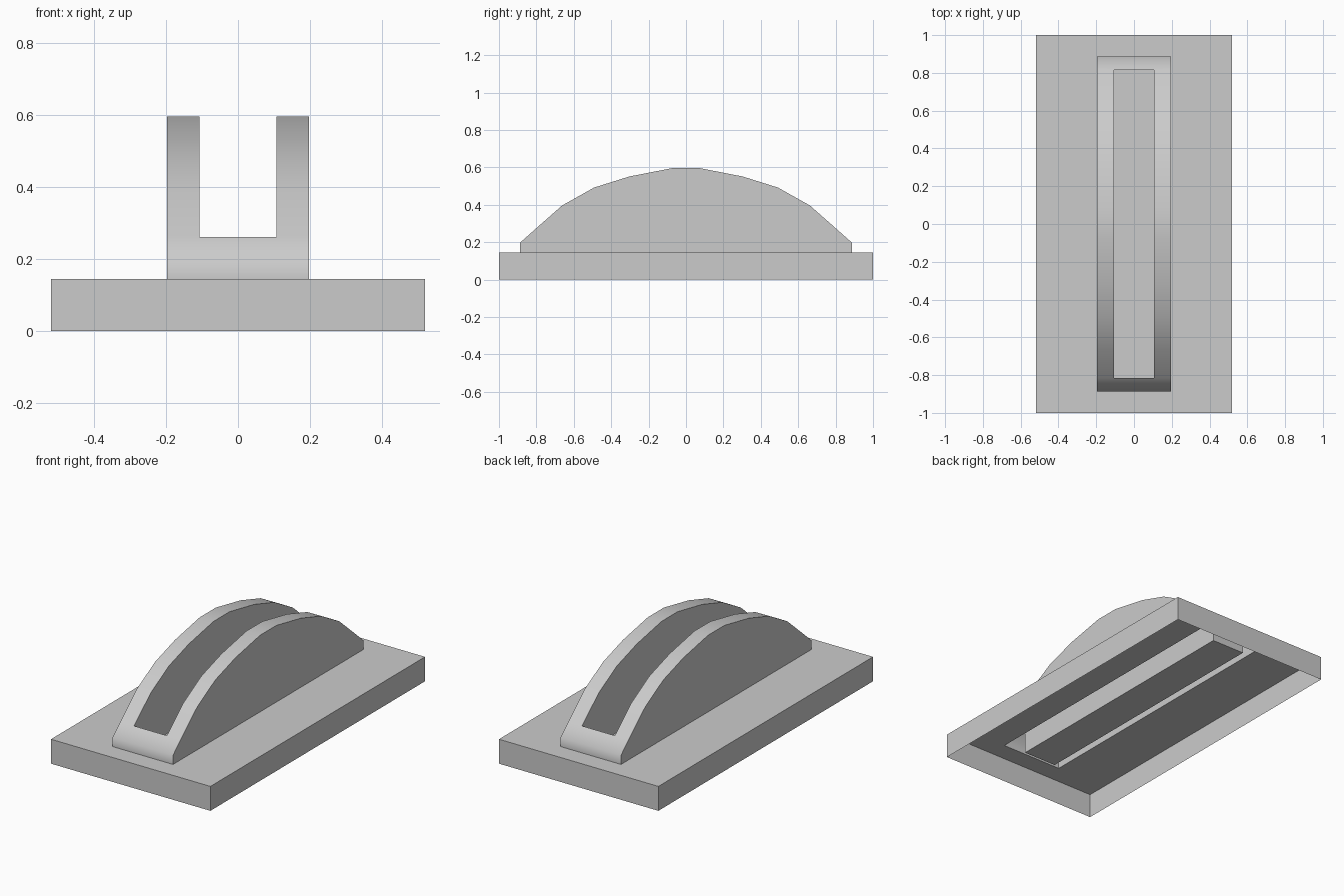
import bpy, bmesh

cube = bpy.data.objects.get("Cube")
if cube:
    bpy.data.objects.remove(cube, do_unlink=True)

BASE_X, BASE_Y, BASE_Z = 0.52, 1.0, 0.144   # half width, half length, height
ARCH_X, ARCH_Y = 0.197, 0.887               # half footprint of the arch
SLOT_X, SLOT_Y, SLOT_Z = 0.107, 0.815, 0.1  # half slot and its floor level

grey = bpy.data.materials.new("plain grey")
grey.use_nodes = True
grey.diffuse_color = (0.6, 0.6, 0.6, 1)
grey.node_tree.nodes["Principled BSDF"].inputs["Base Color"].default_value = (0.6, 0.6, 0.6, 1)


def finish(bm, name):
    bmesh.ops.remove_doubles(bm, verts=bm.verts, dist=1e-4)
    bmesh.ops.recalc_face_normals(bm, faces=bm.faces)
    mesh = bpy.data.meshes.new(name)
    bm.to_mesh(mesh)
    bm.free()
    mesh.materials.append(grey)
    obj = bpy.data.objects.new(name, mesh)
    bpy.context.collection.objects.link(obj)
    return obj


def face(bm, points):
    return bm.faces.new([bm.verts.new(p) for p in points])


def rectangle(x, y, z):
    return [(-x, -y, z), (x, -y, z), (x, y, z), (-x, y, z)]


def bridge(bm, a, b):
    for i in range(len(a)):
        j = (i + 1) % len(a)
        face(bm, [a[i], a[j], b[j], b[i]])


# Base: hollow tray, open underneath and under the arch
bm = bmesh.new()
rim = rectangle(BASE_X, BASE_Y, BASE_Z)
bridge(bm, rectangle(BASE_X, BASE_Y, 0), rim)
bridge(bm, rim, rectangle(ARCH_X, ARCH_Y, BASE_Z))
finish(bm, "base_plate")

# Arch profile from the crown to the foot, mirrored front to back
half = [(0.075, 0.596), (0.305, 0.551), (0.492, 0.492), (0.663, 0.396),
        (SLOT_Y, 0.262), (ARCH_Y, 0.198), (ARCH_Y, BASE_Z)]
profile = [(-y, z) for y, z in reversed(half)] + half
slot_profile = [p for p in profile if abs(p[0]) <= SLOT_Y]

bm = bmesh.new()
columns = [-ARCH_X, -SLOT_X, SLOT_X, ARCH_X]
for (y0, z0), (y1, z1) in zip(profile, profile[1:]):
    in_slot = max(abs(y0), abs(y1)) <= SLOT_Y
    for i in range(3):
        if i == 1 and in_slot:
            continue
        a, b = columns[i], columns[i + 1]
        face(bm, [(a, y0, z0), (b, y0, z0), (b, y1, z1), (a, y1, z1)])

# Outer cheeks and slot walls
for s in (-1, 1):
    face(bm, [(s * ARCH_X, y, z) for y, z in profile])
    wall = [(-SLOT_Y, SLOT_Z)] + slot_profile + [(SLOT_Y, SLOT_Z)]
    face(bm, [(s * SLOT_X, y, z) for y, z in wall])
    # Slot end wall
    top = slot_profile[0][1]
    y = s * SLOT_Y
    face(bm, [(-SLOT_X, y, SLOT_Z), (SLOT_X, y, SLOT_Z), (SLOT_X, y, top), (-SLOT_X, y, top)])
face(bm, rectangle(SLOT_X, SLOT_Y, SLOT_Z))
arch = finish(bm, "slotted_arch")

# Smooth the curved top, keep the cheeks and slot edges crisp
bpy.ops.object.select_all(action='DESELECT')
arch.select_set(True)
bpy.context.view_layer.objects.active = arch
bpy.ops.object.shade_smooth_by_angle(angle=1.05)
